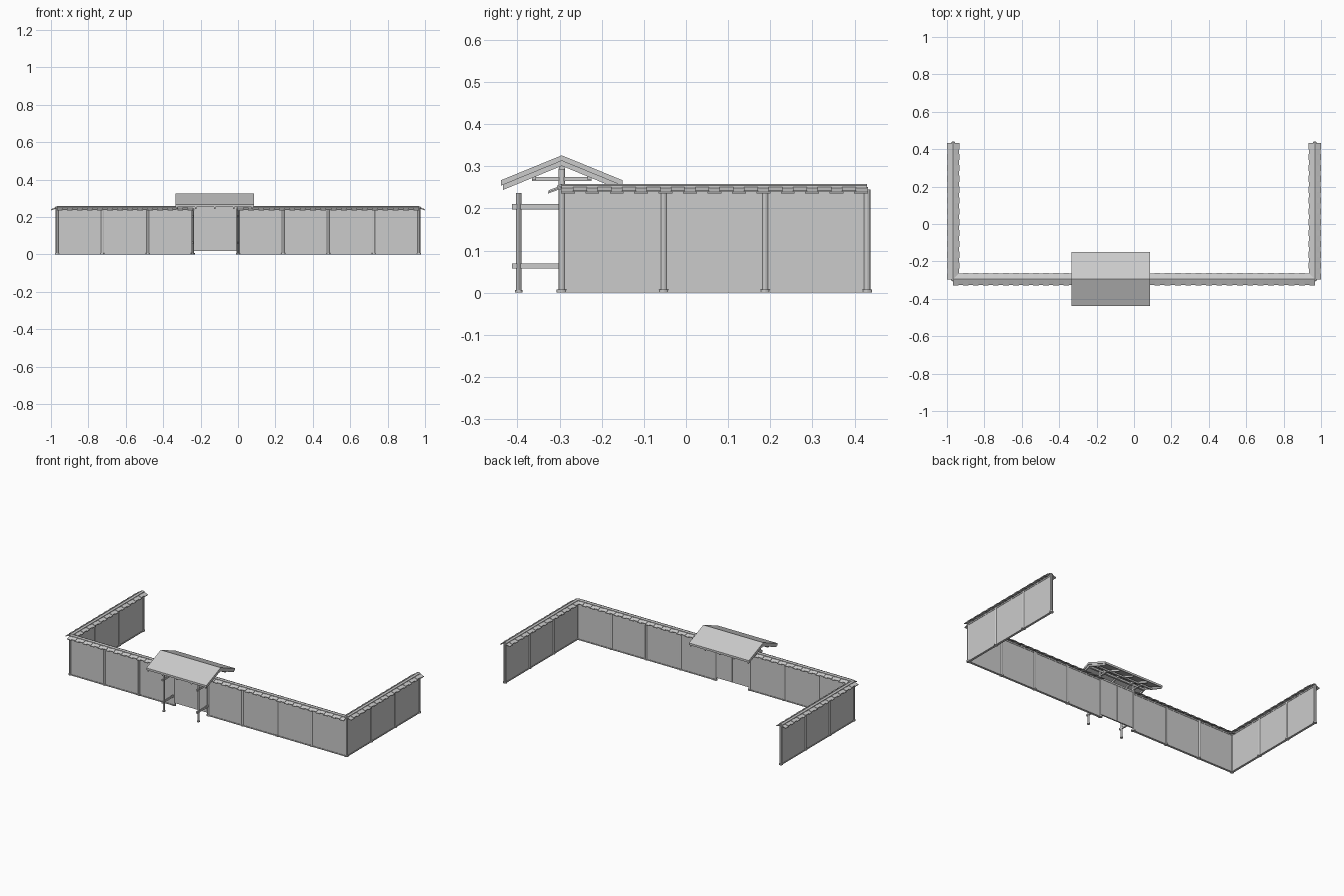
import bpy, bmesh, math
from mathutils import Vector, Matrix

cube = bpy.data.objects.get("Cube")
if cube:
    bpy.data.objects.remove(cube, do_unlink=True)

grey = bpy.data.materials.new("plain grey")
grey.use_nodes = True
colour = (0.6, 0.6, 0.6, 1)
grey.diffuse_color = colour
grey.node_tree.nodes["Principled BSDF"].inputs["Base Color"].default_value = colour


def finish(name, bm, smooth=False):
    bmesh.ops.recalc_face_normals(bm, faces=bm.faces)
    mesh = bpy.data.meshes.new(name)
    bm.to_mesh(mesh)
    bm.free()
    mesh.materials.append(grey)
    obj = bpy.data.objects.new(name, mesh)
    bpy.context.collection.objects.link(obj)
    if smooth:
        bpy.ops.object.select_all(action='DESELECT')
        obj.select_set(True)
        bpy.context.view_layer.objects.active = obj
        bpy.ops.object.shade_smooth_by_angle()
    return obj


def add_box(bm, lo, hi):
    lo, hi = Vector(lo), Vector(hi)
    bmesh.ops.create_cube(bm, size=1, matrix=Matrix.Translation((lo + hi) / 2)
                          @ Matrix.Diagonal((*(hi - lo), 1)))


def add_cylinder(bm, x, y, z0, z1, r):
    bmesh.ops.create_cone(bm, cap_ends=True, segments=12, radius1=r, radius2=r, depth=z1 - z0,
                          matrix=Matrix.Translation((x, y, (z0 + z1) / 2)))


def add_prism(bm, profile, start, length, along):
    """Extrude an (across, z) profile along x or y."""
    def place(a, z, t):
        return (t, a, z) if along == "x" else (a, t, z)
    verts = [bm.verts.new(place(a, z, start)) for a, z in profile]
    face = bm.faces.new(verts)
    new = bmesh.ops.extrude_face_region(bm, geom=[face])["geom"]
    step = Vector((length, 0, 0) if along == "x" else (0, length, 0))
    bmesh.ops.translate(bm, vec=step, verts=[v for v in new if isinstance(v, bmesh.types.BMVert)])


def gable(centre, half, ridge, eave, thick):
    return [(centre - half, eave), (centre, ridge), (centre + half, eave),
            (centre + half, eave - thick), (centre, ridge - thick), (centre - half, eave - thick)]


WX, WY, BACK = 0.967, -0.295, 0.43
BAY = 2 * WX / 8
GATE_L, GATE_R = -BAY, 0.0
SIDE_BAY = (BACK - WY) / 3

# Each wall run: name, direction, fixed coordinate, start, end, number of bays
runs = [("front_wall_right", "x", WY, -WX, GATE_L, 3),
        ("front_wall_left", "x", WY, GATE_R, WX, 4),
        ("side_wall_right", "y", -WX, WY, BACK, 3),
        ("side_wall_left", "y", WX, WY, BACK, 3)]


def run_box(bm, along, c, half, t0, t1, z0, z1):
    if along == "x":
        add_box(bm, (t0, c - half, z0), (t1, c + half, z1))
    else:
        add_box(bm, (c - half, t0, z0), (c + half, t1, z1))


posts = set()
for name, along, c, t0, t1, bays in runs:
    # Plaster panel, foot board and top rail
    bm = bmesh.new()
    run_box(bm, along, c, 0.004, t0, t1, 0.004, 0.246)
    finish(name, bm)
    bm = bmesh.new()
    run_box(bm, along, c, 0.007, t0, t1, 0, 0.006)
    run_box(bm, along, c, 0.006, t0, t1, 0.236, 0.244)
    finish(name + "_rails", bm)
    for i in range(bays + 1):
        t = t0 + (t1 - t0) * i / bays
        posts.add((round(t, 3), c) if along == "x" else (c, round(t, 3)))

    # Roof of alternating raised and lowered tiles, with a ridge cap
    bm = bmesh.new()
    count = 2 * round((t1 - t0) / 0.058) + 1
    step = (t1 - t0) / count
    for i in range(count):
        lift = 0.004 * (i % 2)
        add_prism(bm, gable(c, 0.033 - lift / 2, 0.251 + lift, 0.239 + lift, 0.004),
                  t0 + i * step - 0.002, step + 0.004, along)
    finish(name + "_tiles", bm)
    bm = bmesh.new()
    add_prism(bm, gable(c, 0.011, 0.258, 0.254, 0.005), t0, t1 - t0, along)
    finish(name + "_ridge_cap", bm)

# Round wall posts on round feet
bm = bmesh.new()
for x, y in sorted(posts):
    gate = y == WY and abs(x - (GATE_L + GATE_R) / 2) < BAY * 0.6
    add_cylinder(bm, x, y, 0, 0.295 if gate else 0.245, 0.008)
finish("wall_posts", bm, True)
bm = bmesh.new()
for x, y in sorted(posts):
    add_cylinder(bm, x, y, 0, 0.008, 0.012)
finish("post_feet", bm, True)

# Gate doors, lintel and threshold
mid = (GATE_L + GATE_R) / 2
bm = bmesh.new()
for s in (-1, 1):
    xs = sorted((mid + s * 0.0005, mid + s * (BAY / 2 - 0.006)))
    add_box(bm, (xs[0], WY - 0.004, 0.018), (xs[1], WY + 0.004, 0.25))
finish("gate_doors", bm)
bm = bmesh.new()
add_box(bm, (GATE_L, WY - 0.006, 0.247), (GATE_R, WY + 0.006, 0.258))
finish("gate_lintel", bm)

# Free-standing porch posts, joined to the gate posts by rails
bm = bmesh.new()
for x in (GATE_L, GATE_R):
    add_cylinder(bm, x, -0.397, 0, 0.236, 0.006)
    add_cylinder(bm, x, -0.397, 0, 0.006, 0.009)
finish("porch_posts", bm, True)
bm = bmesh.new()
for x in (GATE_L, GATE_R):
    for z in (0.063, 0.204):
        add_box(bm, (x - 0.004, -0.413, z - 0.006), (x + 0.004, WY, z + 0.006))
finish("porch_rails", bm)

# Gate roof: slab, rafters, purlins and tie beams
ROOF0, ROOF1 = -0.335, 0.085
bm = bmesh.new()
add_prism(bm, gable(WY, 0.144, 0.326, 0.267, 0.013), ROOF0, ROOF1 - ROOF0, "x")
finish("gate_roof", bm)
bm = bmesh.new()
for i in range(5):
    x = ROOF0 + 0.004 + i * (ROOF1 - ROOF0 - 0.016) / 4
    add_prism(bm, gable(WY, 0.139, 0.314, 0.257, 0.013), x, 0.008, "x")
finish("roof_rafters", bm)
bm = bmesh.new()
add_box(bm, (ROOF0 + 0.01, WY - 0.006, 0.292), (ROOF1 - 0.01, WY + 0.006, 0.304))
for s in (-1, 1):
    y = WY + s * 0.066
    add_box(bm, (ROOF0 + 0.01, y - 0.005, 0.268), (ROOF1 - 0.01, y + 0.005, 0.278))
finish("roof_purlins", bm)
bm = bmesh.new()
for x in (GATE_L, GATE_R):
    add_box(bm, (x - 0.005, WY - 0.071, 0.265), (x + 0.005, WY + 0.071, 0.275))
finish("roof_tie_beams", bm)
